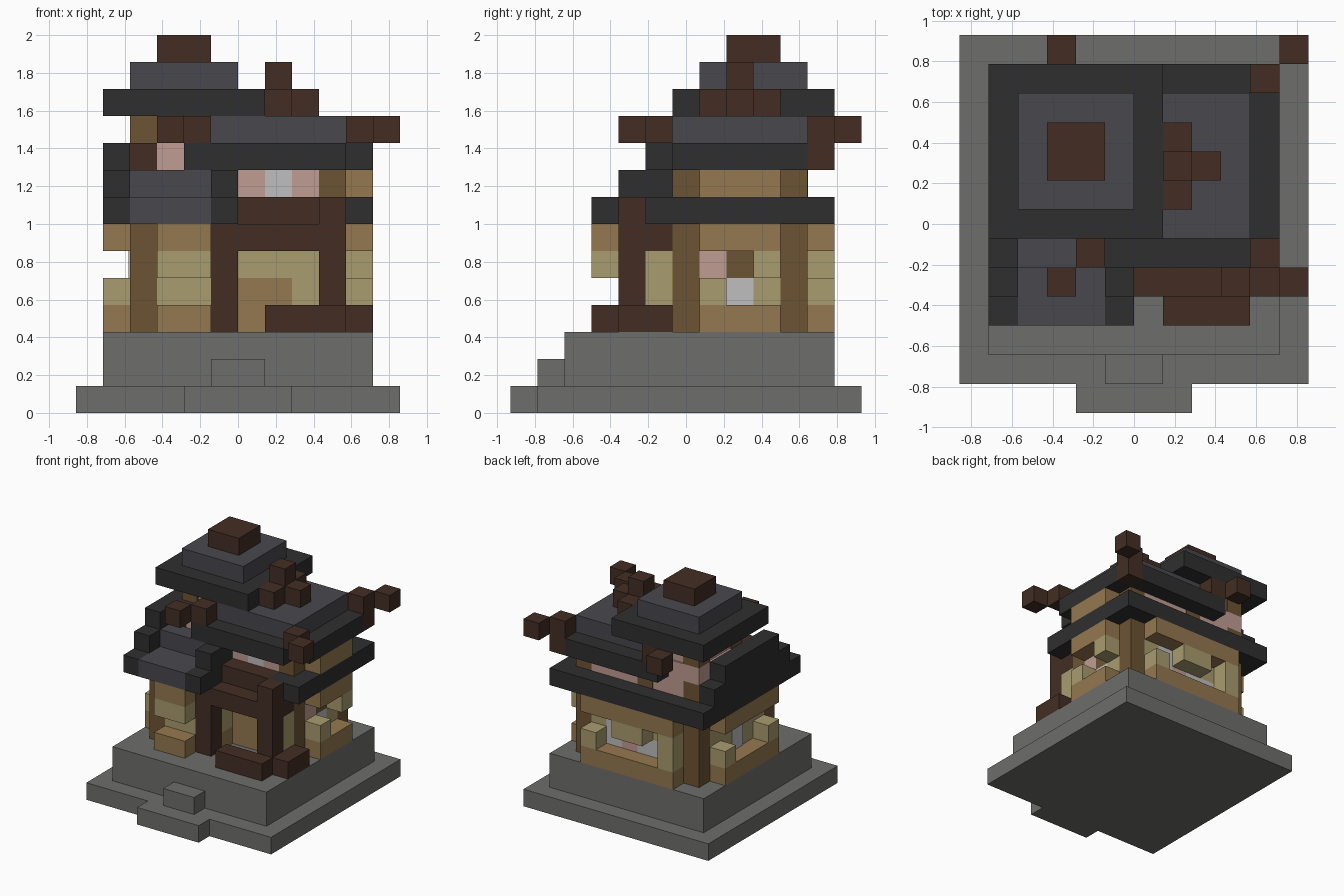
import bpy
import bmesh
from mathutils import Vector

cube = bpy.data.objects.get("Cube")
if cube:
    bpy.data.objects.remove(cube, do_unlink=True)

UNIT = 1 / 7      # size of one block
DEPTH = 13        # blocks from front to back


def material(name, r, g, b):
    mat = bpy.data.materials.new(name)
    mat.use_nodes = True
    mat.diffuse_color = (r, g, b, 1)
    mat.node_tree.nodes["Principled BSDF"].inputs["Base Color"].default_value = (r, g, b, 1)
    return mat


stone = material("stone grey", .155, .155, .15)
slate = material("roof slate", .066, .066, .076)
coal = material("roof black", .028, .028, .028)
timber = material("dark timber", .056, .027, .017)
tan = material("tan plaster", .3, .19, .08)
oak = material("oak post", .15, .088, .034)
straw = material("pale straw", .4, .335, .16)
pink = material("pink paper", .53, .335, .29)
white = material("white paper", .52, .52, .52)


def block(name, mat, x, y, z):
    """Box between block coordinates; x is centred, y counts from the front."""
    bm = bmesh.new()
    bmesh.ops.create_cube(bm, size=1)
    low = Vector((x[0], y[0] - DEPTH / 2, z[0])) * UNIT
    high = Vector((x[1], y[1] - DEPTH / 2, z[1])) * UNIT
    for v in bm.verts:
        v.co = [(low[i] + high[i]) / 2 + v.co[i] * (high[i] - low[i]) for i in range(3)]
    mesh = bpy.data.meshes.new(name)
    bm.to_mesh(mesh)
    bm.free()
    mesh.materials.append(mat)
    obj = bpy.data.objects.new(name, mesh)
    bpy.context.collection.objects.link(obj)


def cell(name, mat, x, y, z):
    block(name, mat, (x, x + 1), (y, y + 1), (z, z + 1))


# Stone terrace and steps
block("terrace_lower", stone, (-6, 6), (1, 13), (0, 1))
block("terrace_upper", stone, (-5, 5), (2, 12), (1, 3))
block("step_lower", stone, (-2, 2), (0, 1), (0, 1))
block("step_upper", stone, (-1, 1), (1, 2), (1, 2))

# Ground floor posts
for x, y in ((-4, 4), (-4, 10), (3, 6), (3, 10)):
    block("corner_post", oak, (x, x + 1), (y, y + 1), (3, 7))


# Ground floor walls: tan rows at foot and head, straw rows between
def wall(name, x, y):
    block(name + "_foot", tan, x, y, (3, 4))
    block(name + "_panel", straw, x, y, (4, 6))
    block(name + "_head", tan, x, y, (6, 7))


wall("front_wing_wall", (-3, -1), (4, 5))
wall("left_wall", (-4, -3), (5, 10))
wall("back_wall_outer", (-3, -2), (10, 11))
wall("back_wall_inner", (2, 3), (10, 11))
block("back_wall_foot", tan, (-2, 2), (10, 11), (3, 4))
block("back_wall_head", tan, (-2, 2), (10, 11), (6, 7))
block("right_wall_foot", tan, (3, 4), (7, 10), (3, 4))
block("right_wall_head", tan, (3, 4), (7, 10), (6, 7))

# Window panes of the right and back walls
for y, low, high in ((7, straw, pink), (8, white, oak), (9, straw, straw)):
    cell("right_pane", low, 3, y, 4)
    cell("right_pane", high, 3, y, 5)
for x, low, high in ((-2, white, straw), (-1, white, oak), (0, pink, straw), (1, white, white)):
    cell("back_pane", low, x, 10, 4)
    cell("back_pane", high, x, 10, 5)
block("left_pane", white, (-4.05, -4), (7, 8), (4, 6))

# Projecting sills and heads around the ground floor
for z in (3, 6):
    block("front_ledge", tan, (-3, -1), (3, 4), (z, z + 1))
    block("left_ledge", tan, (-5, -4), (5, 10), (z, z + 1))
    block("right_ledge", tan, (4, 5), (7, 10), (z, z + 1))
    block("back_ledge", tan, (-3, 3), (11, 12), (z, z + 1))
block("front_shutter", straw, (-3, -1), (3, 4), (5, 6))
block("back_shutter", straw, (-3, -2), (11, 12), (4, 6))
cell("back_shutter_high", straw, -1, 11, 5)
cell("back_shutter_mid", straw, 0, 11, 5)
cell("back_shutter_low", straw, 2, 11, 4)
cell("right_shutter_low", straw, 4, 7, 4)
cell("right_shutter_high", straw, 4, 9, 5)
for y in (5, 9):
    cell("left_shutter", straw, -5, y, 4)

# Porch: timber frame, recessed entry and benches
block("porch_post_right", timber, (-1, 0), (4, 5), (3, 7))
block("porch_post_left", timber, (3, 4), (4, 5), (3, 8))
block("porch_lintel", timber, (0, 3), (4, 5), (6, 7))
block("porch_ceiling", timber, (0, 4), (5, 6), (6, 7))
block("porch_beam", timber, (0, 3), (5, 6), (7, 8))
block("porch_side_foot", timber, (3, 4), (5, 6), (3, 4))
block("porch_side_panel", straw, (3, 4), (5, 6), (4, 6))
wall("wing_side", (-1, 0), (5, 7))
block("entry_foot", tan, (0, 3), (6, 7), (3, 4))
block("entry_low", tan, (0, 2), (6, 7), (4, 5))
cell("entry_low_pane", straw, 2, 6, 4)
block("entry_high", straw, (0, 3), (6, 7), (5, 6))
block("front_bench", timber, (1, 4), (3, 4), (3, 4))
block("side_bench", timber, (4, 5), (4, 6), (3, 4))

# Lower roof with stepped gable over the wing
block("lower_roof", coal, (-5, 5), (6, 12), (7, 8))
block("lower_roof_corner", coal, (3, 5), (5, 6), (7, 8))
block("wing_slate_low", slate, (-4, -1), (3, 6), (7, 8))
block("wing_slate_high", slate, (-4, -1), (5, 6), (8, 9))
for step in range(3):
    z = (7 + step, 8 + step)
    block("left_gable_step", coal, (-5, -4), (3 + step, 6 if step == 0 else 12 - step), z)
    if step < 2:
        block("wing_gable_step", coal, (-1, 0), (3 + step, 6), z)

# Upper floor walls
for x, y in ((3, 6), (3, 10), (-4, 10)):
    cell("upper_post", oak, x, y, 8)
for x in range(3):
    cell("upper_front_pane", white if x == 1 else pink, x, 6, 8)
block("upper_front_return", pink, (-4, 0), (6, 7), (8, 9))
block("upper_right_wall", tan, (3, 5), (7, 10), (8, 9))
block("upper_left_wall", pink, (-4, -3), (7, 10), (8, 9))
block("upper_back_wall", pink, (-3, 3), (10, 11), (8, 9))
cell("upper_back_post", oak, -1, 10.02, 8)

# Upper roof
block("upper_roof", coal, (-2, 4), (5, 12), (9, 10))
block("upper_roof_side", coal, (4, 5), (6, 11), (9, 10))
block("upper_roof_slate", slate, (-1, 4), (6, 11), (10, 11))

# Tower walls
cell("tower_brace", timber, -4, 6, 9)
cell("tower_front_pane", pink, -3, 6, 9)
block("tower_body", pink, (-4, -2), (7, 11), (9, 10))
block("tower_core", pink, (-3.9, -1), (7.1, 10.9), (10, 11))
for y in (7, 10):
    cell("tower_post", oak, -4, y, 10)

# Tower roof and cap
block("tower_roof", coal, (-5, 1), (6, 12), (11, 12))
block("tower_slate", slate, (-4, 0), (7, 11), (12, 13))
block("tower_cap", timber, (-3, -1), (8, 10), (13, 14))

# Ridge ornament on the upper roof
block("ridge_bar", timber, (1, 2), (7, 10), (11, 12))
cell("ridge_front", timber, 2, 8, 11)
cell("ridge_top", timber, 1, 8, 12)

# Corner finials
for x, tip in ((4, 5), (-2, -3)):
    for y, tip_y in ((5, 4), (11, 12)):
        cell("finial_base", timber, x, y, 10)
        cell("finial_tip", timber, tip, tip_y, 10)
cell("finial_foot", timber, 4, 11, 9)
